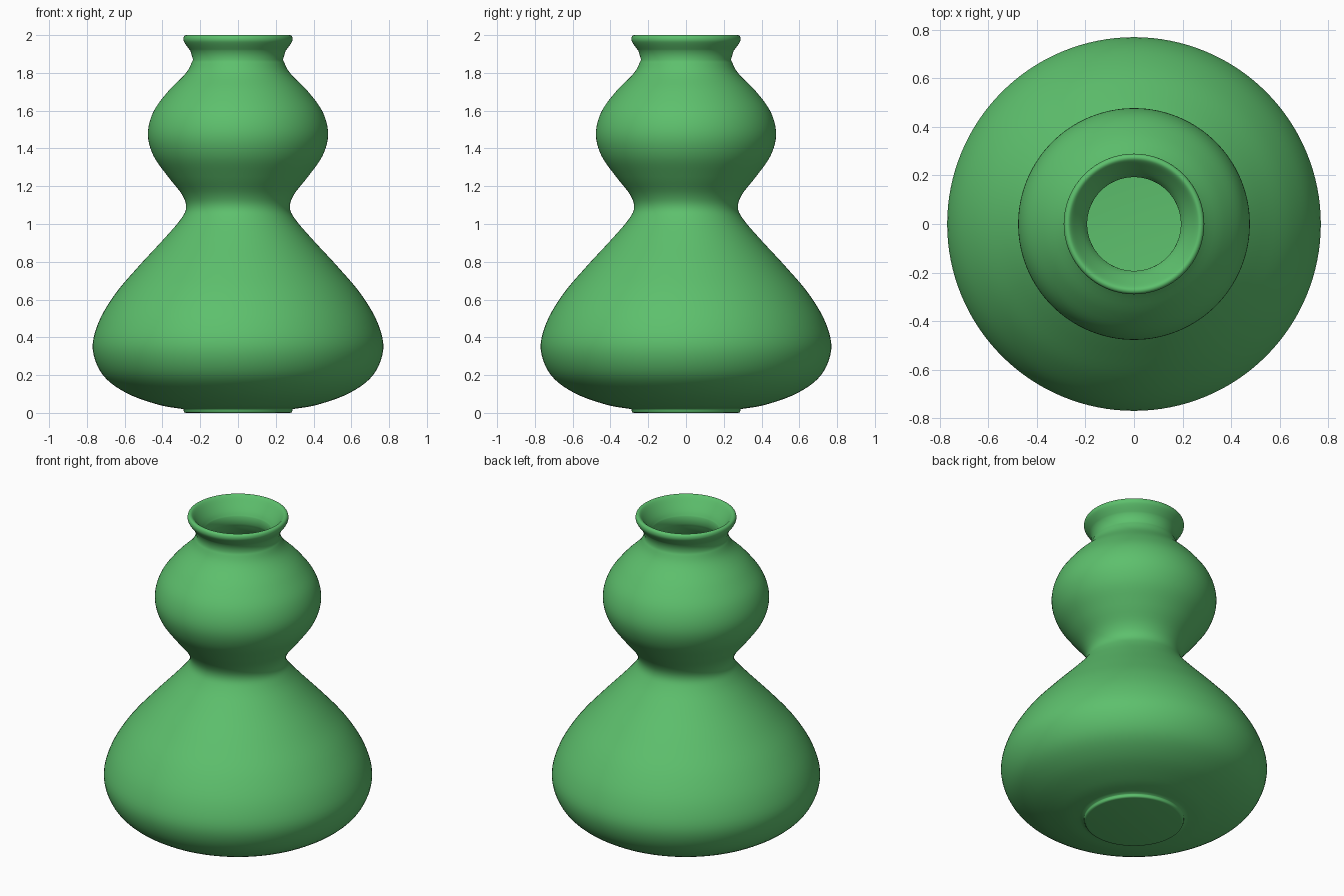
import bpy, bmesh, math
from mathutils import Vector

cube = bpy.data.objects.get("Cube")
if cube:
    bpy.data.objects.remove(cube, do_unlink=True)

SIDES = 128
WALL = 0.05

# Glaze colour
glaze = bpy.data.materials.new("green glaze")
glaze.use_nodes = True
color = (0.11, 0.527, 0.152, 1)
glaze.diffuse_color = color
glaze.node_tree.nodes["Principled BSDF"].inputs["Base Color"].default_value = color


def smooth_path(points, steps=5):
    """Catmull-Rom curve through (radius, height) points."""
    pts = [Vector(p) for p in points]
    pts = [2 * pts[0] - pts[1]] + pts + [2 * pts[-1] - pts[-2]]
    path = []
    for a, b, c, d in zip(pts, pts[1:], pts[2:], pts[3:]):
        for i in range(steps):
            t = i / steps
            path.append(0.5 * (2 * b + (c - a) * t + (2 * a - 5 * b + 4 * c - d) * t**2
                               + (3 * b - a - 3 * c + d) * t**3))
    return path + [pts[-2]]


def offset_inward(path, dist):
    """Shift the path towards the axis along its normals."""
    result = []
    for i, p in enumerate(path):
        tangent = (path[min(i + 1, len(path) - 1)] - path[max(i - 1, 0)]).normalized()
        result.append(p + Vector((-tangent.y, tangent.x)) * dist)
    return result


def lathe(name, profile, material):
    """Spin a profile that starts and ends on the z axis."""
    bm = bmesh.new()
    verts = [bm.verts.new((r, 0, z)) for r, z in profile]
    edges = [bm.edges.new(pair) for pair in zip(verts, verts[1:])]
    bmesh.ops.spin(bm, geom=verts + edges, cent=(0, 0, 0), axis=(0, 0, 1),
                   angle=math.tau, steps=SIDES, use_duplicate=False)
    bmesh.ops.remove_doubles(bm, verts=bm.verts, dist=0.0005)
    bmesh.ops.recalc_face_normals(bm, faces=bm.faces)
    mesh = bpy.data.meshes.new(name)
    bm.to_mesh(mesh)
    bm.free()
    mesh.materials.append(material)
    obj = bpy.data.objects.new(name, mesh)
    bpy.context.collection.objects.link(obj)
    bpy.ops.object.select_all(action='DESELECT')
    obj.select_set(True)
    bpy.context.view_layer.objects.active = obj
    bpy.ops.object.shade_smooth_by_angle(angle=math.radians(80))
    return obj


# Outer wall: wide lower bulb, waist, upper bulb, neck
wall = smooth_path([
    (0.29, 0.02), (0.42, 0.043), (0.59, 0.105), (0.715, 0.2), (0.769, 0.337),
    (0.738, 0.48), (0.65, 0.63), (0.527, 0.775), (0.393, 0.92), (0.307, 1.02),
    (0.275, 1.085), (0.296, 1.155), (0.37, 1.25), (0.447, 1.36), (0.477, 1.473),
    (0.45, 1.59), (0.372, 1.70), (0.275, 1.80), (0.238, 1.87)])

# Flared mouth with a rolled lip that runs down into the neck
lip = smooth_path([
    (0.252, 1.917), (0.28, 1.955), (0.289, 1.975), (0.286, 1.993), (0.274, 2.0),
    (0.26, 1.993), (0.236, 1.962), (0.208, 1.922), (0.193, 1.893)])

# Inner wall, flat floor and low rounded foot complete the closed profile
inner = offset_inward(wall, WALL)[::-1]
foot = [(0, 0), (0.274, 0), (0.284, 0.002), (0.287, 0.008), (0.288, 0.017)]
floor = [(0, inner[-1].y)]

lathe("vase", foot + [tuple(p) for p in wall + lip + inner] + floor, glaze)
